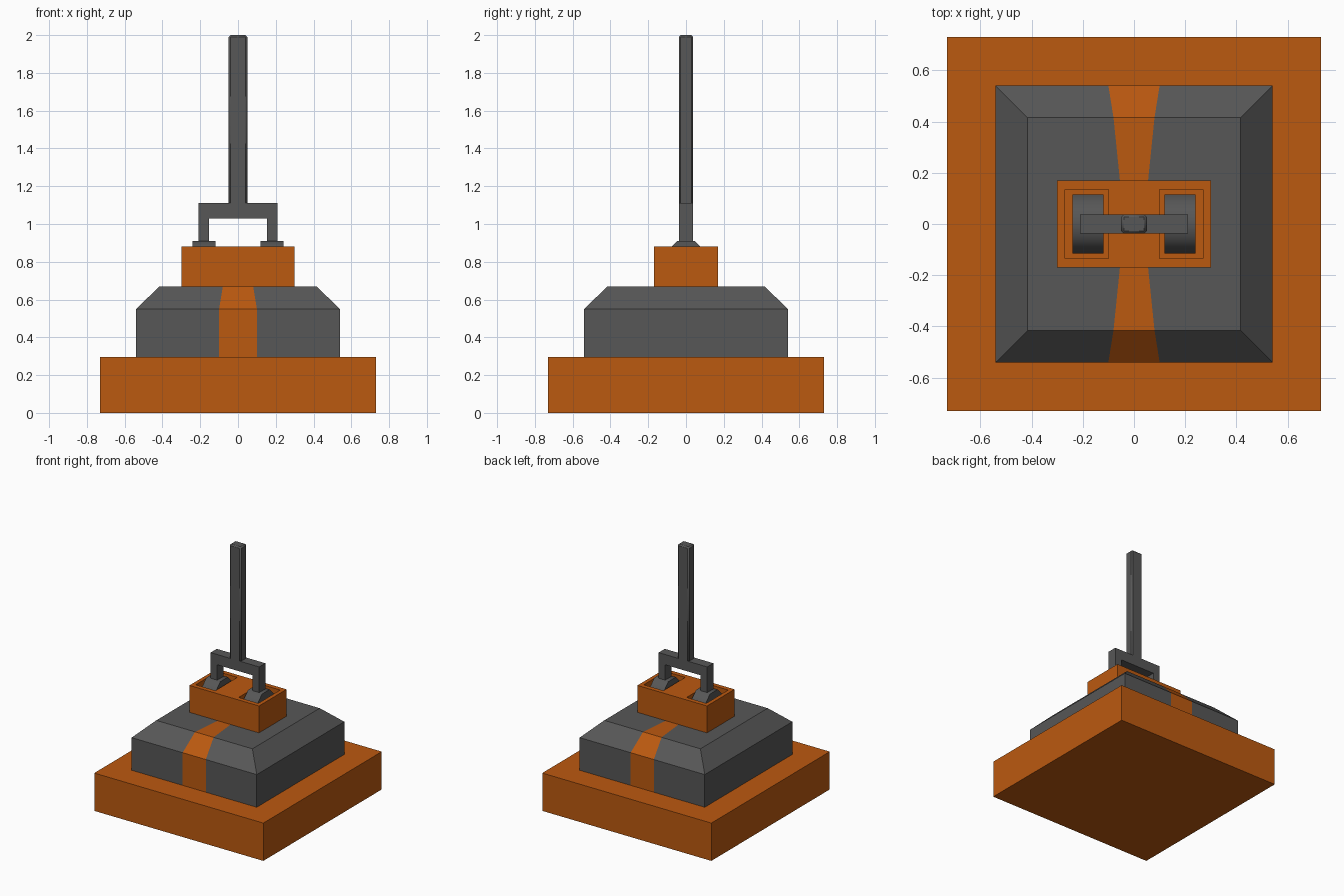
import bpy, bmesh, math

if "Cube" in bpy.data.objects:
    bpy.data.objects.remove(bpy.data.objects["Cube"])


def paint(name, rgb):
    m = bpy.data.materials.new(name)
    m.diffuse_color = (*rgb, 1)
    m.use_nodes = True
    m.node_tree.nodes["Principled BSDF"].inputs["Base Color"].default_value = m.diffuse_color
    return m


ORANGE = paint("orange", (0.50, 0.10, 0.005))
GREY = paint("dark_grey", (0.095, 0.095, 0.095))


def box(name, lo, hi, mat=None, bevel=0):
    size = [b - a for a, b in zip(lo, hi)]
    mid = [(a + b) / 2 for a, b in zip(lo, hi)]
    bpy.ops.mesh.primitive_cube_add(size=1, location=mid)
    ob = bpy.context.object
    ob.name = name
    ob.scale = size
    bpy.ops.object.transform_apply(location=False, rotation=False, scale=True)
    if mat:
        ob.data.materials.append(mat)
    if bevel:
        mod = ob.modifiers.new("bevel", 'BEVEL')
        mod.width, mod.segments = bevel, 1
        bpy.ops.object.shade_smooth_by_angle(angle=math.radians(50))
    return ob


# Wide base slab
box("base", (-0.73, -0.73, 0), (0.73, 0.73, 0.295), ORANGE)

# Chamfered body: rows of (y, z, half width, stripe half width) from front to back
half = [(-0.54, 0.295, 0.54, 0.10), (-0.54, 0.55, 0.54, 0.10),
        (-0.415, 0.67, 0.415, 0.08), (-0.17, 0.67, 0.415, 0.055)]
rows = half + [(-y, z, w, s) for y, z, w, s in reversed(half)]
bm = bmesh.new()
grid = [[bm.verts.new((x, y, z)) for x in (-w, -s, s, w)] for y, z, w, s in rows]
for a, b in zip(grid, grid[1:]):
    for i in range(3):
        f = bm.faces.new((a[i], a[i + 1], b[i + 1], b[i]))
        f.material_index = 1 if i == 1 else 0
for c in (0, 3):
    col = [r[c] for r in grid]
    bm.faces.new(col[1:-1])
    bm.faces.new((col[0], col[1], col[-2], col[-1]))
bm.faces.new(grid[0] + grid[-1][::-1])
bmesh.ops.recalc_face_normals(bm, faces=bm.faces)
mesh = bpy.data.meshes.new("body")
bm.to_mesh(mesh)
bm.free()
mesh.materials.append(GREY)
mesh.materials.append(ORANGE)
bpy.context.collection.objects.link(bpy.data.objects.new("body", mesh))

# Pivot housing with two pockets cut in the top
housing = box("housing", (-0.30, -0.17, 0.67), (0.30, 0.17, 0.88), ORANGE)
for side, tag in ((-1, "left"), (1, "right")):
    xs = sorted((side * 0.10, side * 0.27))
    cutter = box(tag + "_pocket_cutter", (xs[0], -0.135, 0.74), (xs[1], 0.135, 1.0), ORANGE)
    cutter.hide_render = True
    cutter.hide_set(True)
    mod = housing.modifiers.new(tag + "_pocket", 'BOOLEAN')
    mod.operation, mod.object, mod.solver = 'DIFFERENCE', cutter, 'EXACT'

    # Eight-sided pivot drum lying along x
    bpy.ops.mesh.primitive_cylinder_add(
        vertices=8, radius=0.115 / math.cos(math.pi / 8), depth=0.12)
    drum = bpy.context.object
    drum.name = tag + "_pivot"
    drum.rotation_euler = (0, 0, math.pi / 8)
    bpy.ops.object.transform_apply(location=False, rotation=True, scale=False)
    drum.rotation_euler = (0, math.pi / 2, 0)
    drum.location = (side * 0.18, 0, 0.795)
    drum.data.materials.append(GREY)
    bpy.ops.object.shade_smooth_by_angle(angle=math.radians(50))

    # Fork leg
    xs = sorted((side * 0.153, side * 0.21))
    box(tag + "_fork_leg", (xs[0], -0.038, 0.88), (xs[1], 0.038, 1.11), GREY)

# Fork crossbar and upright lever
box("fork_crossbar", (-0.153, -0.038, 1.03), (0.153, 0.038, 1.11), GREY)
box("lever", (-0.05, -0.038, 1.10), (0.05, 0.038, 2.0), GREY, bevel=0.01)
